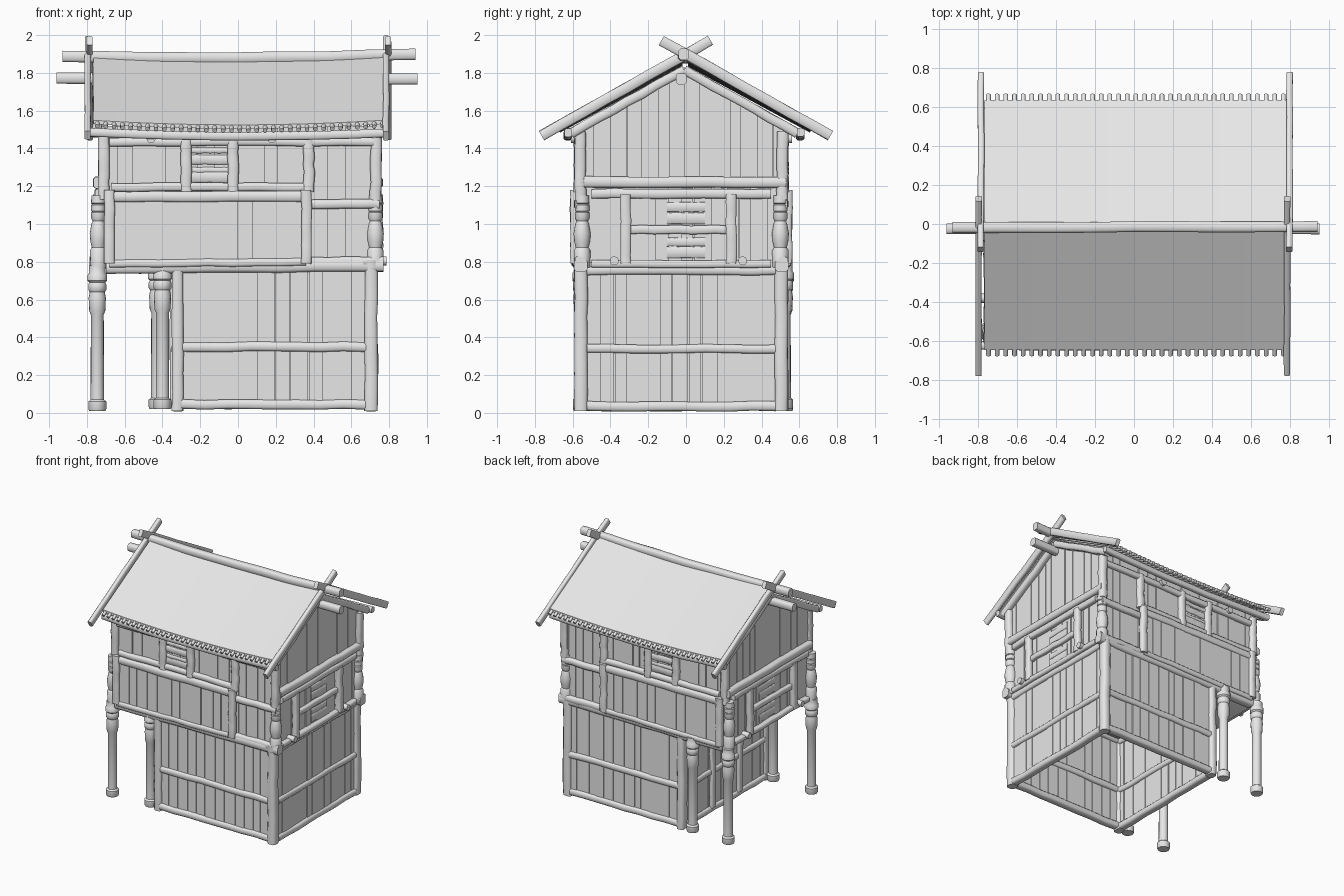
import bpy, bmesh, math, random
from mathutils import Vector

random.seed(4)
if "Cube" in bpy.data.objects:
    bpy.data.objects.remove(bpy.data.objects["Cube"])

wood = bpy.data.materials.new("pale_grey_wood")
wood.use_nodes = True
GREY = (0.8, 0.8, 0.8, 1)
wood.diffuse_color = GREY
wood.node_tree.nodes["Principled BSDF"].inputs["Base Color"].default_value = GREY

MID = -0.025          # depth centre of the house
HALF = 0.53           # half depth to the corner posts
FLOOR, EAVE = 0.78, 1.45
SLOPE, RIDGE = 0.55, 1.89


def rnd(a):
    return random.uniform(-a, a)


def finish(bm, name, angle=50):
    bmesh.ops.recalc_face_normals(bm, faces=bm.faces)
    me = bpy.data.meshes.new(name)
    bm.to_mesh(me)
    bm.free()
    ob = bpy.data.objects.new(name, me)
    bpy.context.collection.objects.link(ob)
    me.materials.append(wood)
    bpy.ops.object.select_all(action='DESELECT')
    ob.select_set(True)
    bpy.context.view_layer.objects.active = ob
    bpy.ops.object.shade_smooth_by_angle(angle=math.radians(angle))
    return ob


def tube(bm, rings):
    """Skin a list of point rings and cap both ends."""
    loops = [[bm.verts.new(p) for p in ring] for ring in rings]
    n = len(loops[0])
    for a, b in zip(loops, loops[1:]):
        for i in range(n):
            bm.faces.new((a[i], a[(i + 1) % n], b[(i + 1) % n], b[i]))
    bm.faces.new(loops[0])
    bm.faces.new(loops[-1])


def beam(name, p0, p1, w, h, wobble=0.003, sag=0.0, steps=8):
    """Hand-hewn timber with chamfered edges."""
    p0, p1 = Vector(p0), Vector(p1)
    d = (p1 - p0).normalized()
    ref = Vector((0, 1, 0)) if abs(d.z) > 0.95 else Vector((0, 0, 1))
    side = d.cross(ref).normalized()
    up = side.cross(d)
    c = min(w, h) * 0.2
    a, b = w / 2, h / 2
    corners = [(a, b - c), (a - c, b), (c - a, b), (-a, b - c),
               (-a, c - b), (c - a, -b), (a - c, -b), (a, c - b)]
    rings = []
    for i in range(steps + 1):
        t = i / steps
        o = p0.lerp(p1, t) + side * rnd(wobble) + up * rnd(wobble)
        o.z -= sag * 4 * t * (1 - t)
        k = 1 + rnd(wobble * 10)
        rings.append([o + side * u * k + up * v * k for u, v in corners])
    bm = bmesh.new()
    tube(bm, rings)
    return finish(bm, name)


def turned(name, x, y, profile, sides=16):
    """Round post from (radius, height) pairs."""
    bm = bmesh.new()
    angles = [math.tau * i / sides for i in range(sides)]
    tube(bm, [[(x + r * math.cos(t), y + r * math.sin(t), z) for t in angles]
              for r, z in profile])
    return finish(bm, name, 40)


def peg(name, p0, p1, r):
    p0, p1 = Vector(p0), Vector(p1)
    side = (p1 - p0).orthogonal().normalized()
    up = side.cross((p1 - p0).normalized())
    angles = [math.tau * i / 10 for i in range(10)]
    bm = bmesh.new()
    tube(bm, [[p + (side * math.cos(t) + up * math.sin(t)) * r for t in angles] for p in (p0, p1)])
    return finish(bm, name)


def planks(name, axis, at, a0, a1, z0, top, n, thick=0.025):
    """Row of upright boards on a backing; axis is the direction of the row."""
    top_at = top if callable(top) else (lambda u: top)
    bm = bmesh.new()

    def board(u0, u1, v0, v1):
        def pt(u, v, z):
            return (u, v, z) if axis == 'x' else (v, u, z)
        tube(bm, [[pt(u, v, z) for u, v, z in
                   ((u, v0, z0), (u, v1, z0), (u, v1, top_at(u)), (u, v0, top_at(u)))]
                  for u in (u0, u1)])

    w = (a1 - a0) / n
    cuts = [a0 + w * i + (rnd(w * 0.2) if 0 < i < n and i * 2 != n else 0) for i in range(n + 1)]
    for u0, u1 in zip(cuts, cuts[1:]):
        t = thick / 2 + rnd(0.003)
        board(u0 + 0.002, u1 - 0.002, at - t, at + t)
        board(u0, u1, at - thick * 0.2, at + thick * 0.2)
    return finish(bm, name, 30)


# Lower storey: walls, corner posts and rails
for s, side in ((-1, "front"), (1, "back")):
    y = MID + s * HALF
    planks(f"{side}_lower_wall", 'x', y, -0.3, 0.69, 0.03, 0.76, 12)
    for x, w in ((-0.32, 0.06), (0.705, 0.07)):
        beam(f"{side}_lower_corner_post", (x, y, 0.01), (x, y, 0.81), w, 0.07)
    for z, h in ((0.045, 0.05), (0.35, 0.05)):
        beam(f"{side}_lower_rail", (-0.3, y, z), (0.68, y, z), 0.06, h)
    beam(f"{side}_floor_beam", (-0.7, y, 0.77), (0.77, y, 0.78), 0.07, 0.065)
for x, side in ((0.705, "outer"), (-0.32, "porch")):
    planks(f"{side}_lower_wall", 'y', x, MID - HALF, MID + HALF, 0.03, 0.76, 13)
    for z, h in ((0.035, 0.05), (0.34, 0.045), (0.755, 0.05)):
        beam(f"{side}_lower_rail", (x, MID - HALF + 0.03, z), (x, MID + HALF - 0.03, z), 0.06, h)
for y in (-0.2, 0.15):
    beam("porch_door_jamb", (-0.345, y, 0.05), (-0.345, y, 0.75), 0.03, 0.05)
beam("upper_floor", (-0.73, MID, FLOOR), (0.73, MID, FLOOR), 2 * HALF, 0.03, 0)

# Porch posts with turned capitals and bases
PORCH = [(.045, .01), (.05, .02), (.05, .06), (.037, .07), (.036, .52), (.045, .54),
         (.048, .61), (.042, .64), (.05, .65), (.05, .68), (.044, .69), (.054, .70),
         (.054, .73), (.046, .74), (.046, .78)]
for x, lift in ((-0.745, 0), (-0.40, 0.01)):
    for s in (-1, 1):
        shift = -0.025 if s > 0 and x > -0.5 else 0
        turned("porch_post", x + shift, MID + s * 0.535 + 0.01,
               [(r * 0.95, z + lift) for r, z in PORCH])

# Upper storey: turned corner balusters and square posts above them
BALUSTER = [(.042, .77), (.044, .86), (.034, .875), (.042, .91), (.045, .95), (.036, 1.0),
            (.03, 1.015), (.038, 1.03), (.038, 1.06), (.032, 1.065), (.038, 1.07),
            (.038, 1.1), (.032, 1.105), (.038, 1.11), (.036, 1.15)]
for x in (-0.74, 0.727):
    for s in (-1, 1):
        turned("corner_baluster", x, MID + s * 0.525, BALUSTER)
        xs = x + (0.03 if x < 0 else 0.003)
        beam("upper_corner_post", (xs, MID + s * 0.535, 1.13), (xs, MID + s * 0.535, 1.49), 0.06, 0.06)

# Long sides: walls, balcony panel, frames and slatted window
for s, side in ((-1, "front"), (1, "back")):
    y = MID + s * 0.525
    planks(f"{side}_upper_wall", 'x', y, -0.72, 0.73, FLOOR, 1.52, 17)
    yo = MID + s * 0.555
    planks(f"{side}_balcony_panel", 'x', yo, -0.67, 0.36, 0.8, 1.13, 11, 0.02)
    beam(f"{side}_balcony_top_rail", (-0.7, yo, 1.145), (0.36, yo, 1.145), 0.045, 0.055)
    beam(f"{side}_balcony_bottom_rail", (-0.68, yo, 0.79), (0.36, yo, 0.80), 0.045, 0.04)
    for x in (-0.68, 0.362):
        beam(f"{side}_balcony_post", (x, yo + s * 0.01, 0.79), (x, yo + s * 0.01, 1.18), 0.055, 0.045)
    yf = MID + s * 0.54
    beam(f"{side}_short_rail", (0.38, yf, 1.105), (0.75, yf, 1.105), 0.05, 0.05)
    beam(f"{side}_short_sill", (0.38, yf, 0.80), (0.77, yf, 0.80), 0.05, 0.05)
    beam(f"{side}_window_sill", (-0.67, yf, 1.195), (0.37, yf, 1.195), 0.045, 0.045)
    beam(f"{side}_top_plate", (-0.68, yf, 1.435), (0.72, yf, 1.435), 0.05, 0.045)
    for x in (-0.275, -0.025, 0.375):
        beam(f"{side}_wall_stud", (x, yf, 1.17), (x, yf, 1.46), 0.058, 0.055)
    for z, h in ((1.25, 0.06), (1.285, 0.03), (1.34, 0.05), (1.39, 0.03)):
        beam(f"{side}_window_slat", (-0.25, y + s * 0.008, z), (-0.05, y + s * 0.008, z), 0.025, h, 0.002)
    for x in (-0.46, 0.18):
        peg(f"{side}_beam_end", (x, y, 1.452), (x, MID + s * 0.585, 1.452), 0.024)


def gable_top(y):
    return RIDGE - 0.06 - SLOPE * abs(y + 0.01)


# Gable ends: walls, beams, framed window and floor pegs
for s in (-1, 1):
    x = s * 0.71
    planks("end_wall", 'y', x, MID - HALF, MID + HALF, FLOOR, 1.2, 14)
    planks("gable_wall", 'y', x, -0.55, 0.53, 1.2, gable_top, 14, 0.03)
    xo = s * 0.735
    beam("gable_beam", (xo, -0.54, 1.22), (xo, 0.53, 1.22), 0.06, 0.06)
    beam("end_window_head", (xo, -0.5, 1.16), (xo, 0.45, 1.16), 0.045, 0.05)
    beam("end_window_sill", (xo, -0.5, 0.79), (xo, 0.45, 0.79), 0.05, 0.04)
    beam("end_window_bar", (xo, -0.3, 0.97), (xo, 0.22, 0.97), 0.035, 0.045)
    for y in (-0.32, 0.24):
        beam("end_window_post", (s * 0.745, y, 0.79), (s * 0.745, y, 1.155), 0.045, 0.055)
    for z, h in ((0.85, 0.06), (0.905, 0.045), (1.03, 0.06), (1.09, 0.05)):
        beam("end_window_slat", (s * 0.722, -0.1, z), (s * 0.722, 0.1, z), 0.015, h, 0.001)
    for y in (-0.38, 0.30):
        peg("floor_peg", (x, y, 0.805), (s * 0.785, y, 0.805), 0.024)
    # Bargeboards crossing above the ridge, with rafters beneath
    for k in (-1, 1):
        xb = s * 0.79 + k * 0.006
        beam("bargeboard", (xb, k * 0.765, 1.468), (xb, -k * 0.13, 1.972), 0.032, 0.055, 0.002)
        beam("gable_rafter", (s * 0.745, k * 0.6 - 0.01, 1.48), (s * 0.745, -0.01, 1.815), 0.05, 0.05)

# Ridge timbers and eave purlins
beam("ridge_pole", (-0.93, -0.02, 1.89), (0.94, -0.012, 1.9), 0.055, 0.06, sag=0.015)
beam("ridge_beam", (-0.96, -0.025, 1.77), (0.95, -0.025, 1.77), 0.055, 0.06)
for s in (-1, 1):
    beam("eave_purlin", (-0.78, s * 0.615 - 0.01, 1.485), (0.79, s * 0.615 - 0.01, 1.485),
         0.04, 0.045, sag=0.02)


def roof_point(x, y, drop=0.0):
    sag = 0.025 * (1 - (x / 0.78) ** 2)
    return Vector((x, y - 0.005, RIDGE + 0.012 - SLOPE * abs(y) - sag - drop))


# Sagging roof sheets resting on a row of round poles that show at the eaves
for s, side in ((-1, "front"), (1, "back")):
    bm = bmesh.new()
    rings = []
    for i in range(17):
        x = -0.765 + 1.545 * i / 16
        rings.append([roof_point(x, 0), roof_point(x, s * 0.64),
                      roof_point(x, s * 0.64, 0.02), roof_point(x, 0, 0.02)])
    tube(bm, rings)
    finish(bm, f"{side}_roof")
    for i in range(35):
        x = -0.745 + 1.51 * i / 34
        peg(f"{side}_roof_pole", roof_point(x, s * 0.02, 0.022), roof_point(x, s * 0.667, 0.016), 0.012)
